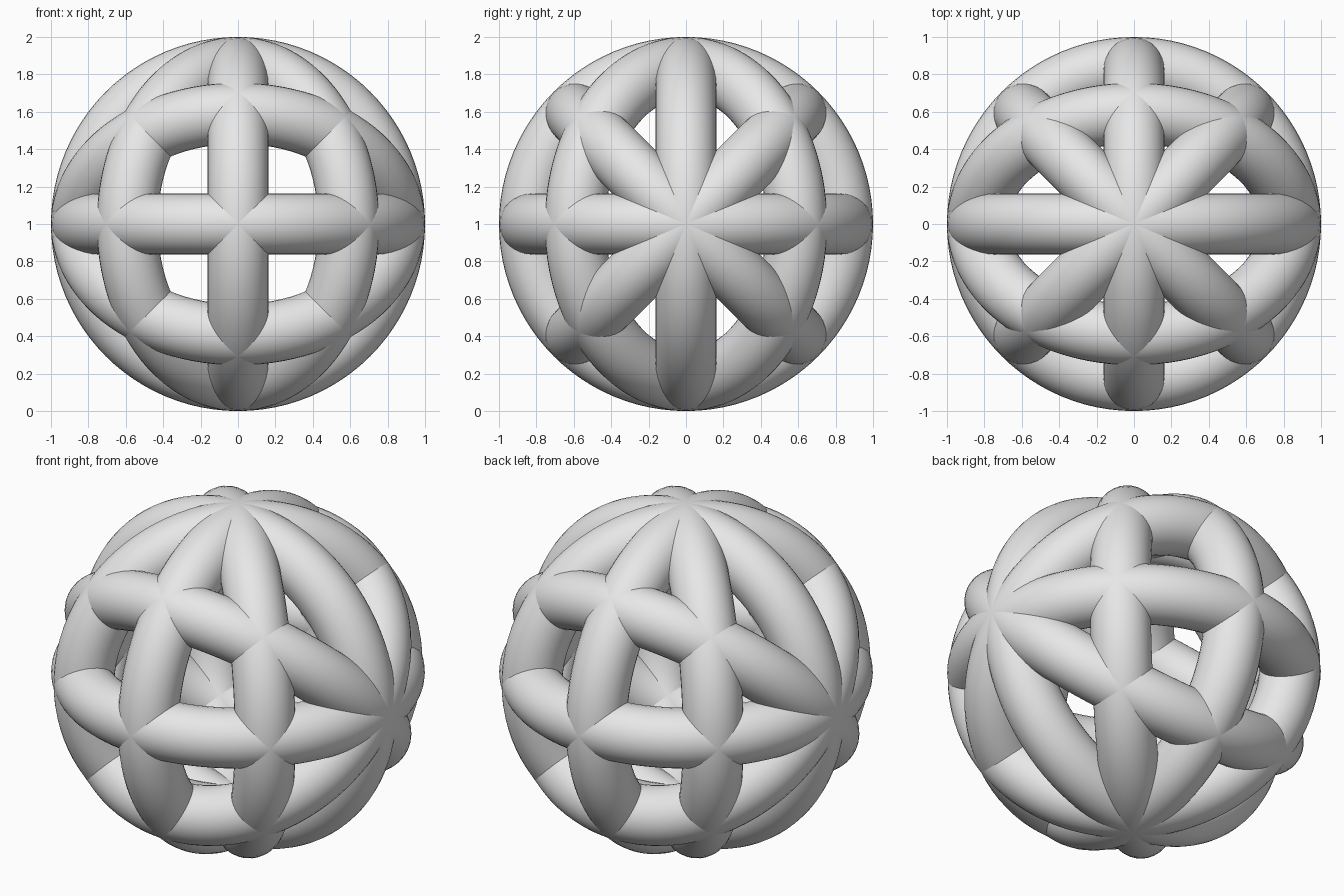
import bpy
from math import radians

cube = bpy.data.objects.get("Cube")
if cube:
    bpy.data.objects.remove(cube, do_unlink=True)

TUBE = 0.163
RADIUS = 1 - TUBE

# Single plain grey
grey = bpy.data.materials.new("light_grey")
grey.use_nodes = True
colour = (0.8, 0.8, 0.8, 1)
grey.diffuse_color = colour
grey.node_tree.nodes["Principled BSDF"].inputs["Base Color"].default_value = colour


def ring(name, tilt, turn):
    """Great-circle tube, tilted about x and then turned about z."""
    bpy.ops.mesh.primitive_torus_add(
        major_segments=96, minor_segments=32,
        major_radius=RADIUS, minor_radius=TUBE,
        location=(0, 0, 1), rotation=(radians(tilt), 0, radians(turn)))
    obj = bpy.context.object
    obj.name = name
    obj.data.materials.append(grey)
    bpy.ops.object.shade_smooth_by_angle()


# Rings sharing the left-right axis
for name, tilt in (("equator_ring", 0), ("front_tilted_ring", 45),
                   ("back_tilted_ring", -45)):
    ring(name, tilt, 0)

# Upright rings sharing the vertical axis
for name, turn in (("crosswise_ring", 0), ("left_diagonal_ring", 45),
                   ("lengthwise_ring", 90), ("right_diagonal_ring", 135)):
    ring(name, 90, turn)
